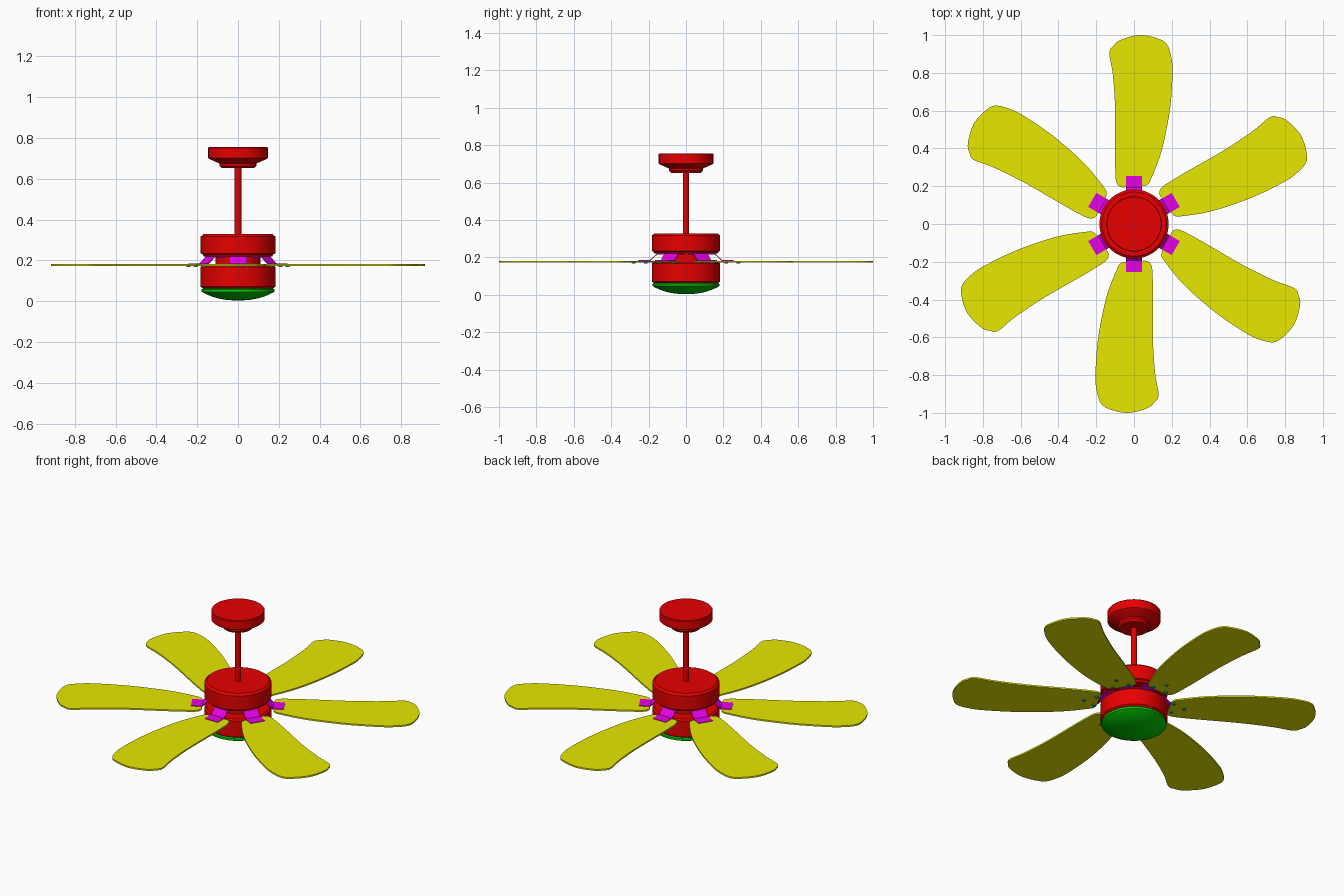
import bpy, bmesh, math
from mathutils import Matrix, Vector

old = bpy.data.objects.get("Cube")
if old:
    bpy.data.objects.remove(old, do_unlink=True)


def material(name, rgb):
    m = bpy.data.materials.new(name)
    m.use_nodes = True
    m.diffuse_color = (*rgb, 1)
    m.node_tree.nodes["Principled BSDF"].inputs["Base Color"].default_value = (*rgb, 1)
    return m


RED = material("red metal", (0.8, 0, 0))
YELLOW = material("yellow blade", (0.8, 0.8, 0))
MAGENTA = material("magenta bracket", (0.8, 0, 0.8))
GREEN = material("green lamp", (0, 0.6, 0))
TEAL = material("teal screw", (0, 0.5, 0.5))


def finish(name, bm, mat, smooth=True):
    bmesh.ops.recalc_face_normals(bm, faces=bm.faces[:])
    mesh = bpy.data.meshes.new(name)
    bm.to_mesh(mesh)
    bm.free()
    mesh.materials.append(mat)
    ob = bpy.data.objects.new(name, mesh)
    bpy.context.collection.objects.link(ob)
    if smooth:
        bpy.ops.object.select_all(action="DESELECT")
        ob.select_set(True)
        bpy.context.view_layer.objects.active = ob
        bpy.ops.object.shade_smooth_by_angle(angle=math.radians(30))
    return ob


def lathe(name, profile, mat, steps=64):
    """Spin an (r, z) profile around the vertical axis."""
    bm = bmesh.new()
    vs = [bm.verts.new((r, 0, z)) for r, z in profile]
    es = [bm.edges.new(p) for p in zip(vs, vs[1:])]
    bmesh.ops.spin(bm, geom=vs + es, cent=(0, 0, 0), axis=(0, 0, 1),
                   angle=math.tau, steps=steps, use_merge=True)
    bmesh.ops.remove_doubles(bm, verts=bm.verts[:], dist=1e-5)
    return finish(name, bm, mat)


def prism(name, points, offset, mat, smooth=True):
    """Extrude a closed outline by an offset."""
    bm = bmesh.new()
    face = bm.faces.new([bm.verts.new(p) for p in points])
    ext = bmesh.ops.extrude_face_region(bm, geom=[face], use_keep_orig=True)
    moved = [g for g in ext["geom"] if isinstance(g, bmesh.types.BMVert)]
    bmesh.ops.translate(bm, verts=moved, vec=offset)
    return finish(name, bm, mat, smooth)


def rounded(points, n=5):
    """Smooth closed outline through the given points."""
    out = []
    for i in range(len(points)):
        a, b, c, d = (Vector(points[(i + k) % len(points)]) for k in (-1, 0, 1, 2))
        for s in range(n):
            t = s / n
            out.append(0.5 * (2 * b + (c - a) * t + (2 * a - 5 * b + 4 * c - d) * t * t
                              + (3 * b - a - 3 * c + d) * t ** 3))
    return out


# Ceiling mount and rod
lathe("ceiling_canopy", [(0, .652), (.08, .652), (.09, .664), (.09, .675), (.138, .696),
                         (.146, .702), (.146, .752), (.143, .756), (0, .756)], RED)
lathe("down_rod", [(0, .32), (.016, .32), (.016, .66), (0, .66)], RED, 32)

# Motor housing
lathe("upper_motor", [(0, .22), (.168, .22), (.174, .23), (.183, .234), (.183, .318),
                      (.175, .322), (.17, .329), (0, .329)], RED)
lathe("motor_hub", [(0, .165), (.11, .165), (.11, .225), (0, .225)], RED)
lathe("lower_motor", [(0, .062), (.17, .062), (.183, .071), (.183, .168),
                      (.174, .176), (0, .176)], RED)

# Shallow domed lamp
dome = [(.178 * i / 12, .004 + .042 * (i / 12) ** 2.4) for i in range(13)]
lathe("lamp", dome + [(.178, .058), (.17, .064), (0, .064)], GREEN)

# Swept blade pointing along +y, with its bracket and screws
outline = [(-.085, .205), (-.01, .198), (.065, .205), (.095, .25), (.148, .394),
           (.19, .605), (.204, .79), (.199, .875), (.175, .95), (.125, .982), (.03, 1),
           (-.07, .975), (-.107, .945), (-.13, .905), (-.112, .79), (-.1, .605),
           (-.1, .315)]
blade = prism("blade", [(p.x, p.y, .173) for p in rounded(outline)], (0, 0, .009), YELLOW)

strip = [(.1, .215), (.155, .215), (.192, .181), (.255, .181),
         (.255, .185), (.194, .185), (.157, .22), (.1, .22)]
bracket = prism("blade_bracket", [(-.043, y, z) for y, z in strip], (.086, 0, 0),
                MAGENTA, False)

bm = bmesh.new()
for x, y in ((-.045, .215), (.045, .215), (0, .28)):
    bmesh.ops.create_cone(bm, cap_ends=True, segments=12, radius1=.009, radius2=.011,
                          depth=.006, matrix=Matrix.Translation((x, y, .171)))
screws = finish("blade_screws", bm, TEAL)

# Repeat the set around the motor
for i in range(1, 6):
    for part in (blade, bracket, screws):
        copy = part.copy()
        copy.name = f"{part.name}_{i + 1}"
        copy.rotation_euler.z = math.radians(60 * i)
        bpy.context.collection.objects.link(copy)
